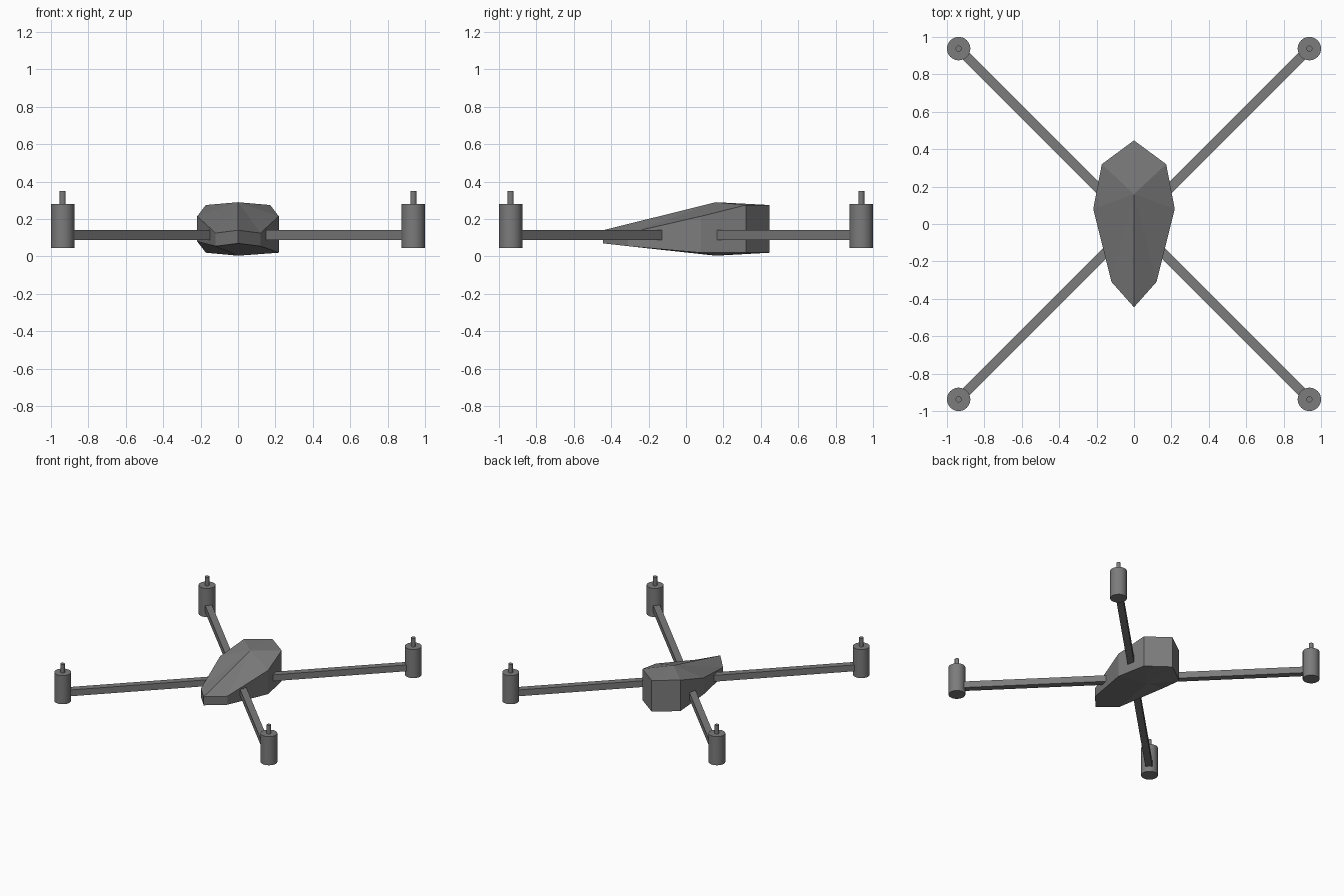
import bpy, bmesh, math
from mathutils import Vector

cube = bpy.data.objects.get("Cube")
if cube:
    bpy.data.objects.remove(cube, do_unlink=True)


def material(name, value):
    mat = bpy.data.materials.new(name)
    mat.use_nodes = True
    colour = (value, value, value, 1)
    mat.diffuse_color = colour
    mat.node_tree.nodes["Principled BSDF"].inputs["Base Color"].default_value = colour
    return mat


grey = material("mid grey", 0.2)


def add_object(name, bm):
    bmesh.ops.recalc_face_normals(bm, faces=bm.faces)
    mesh = bpy.data.meshes.new(name)
    bm.to_mesh(mesh)
    bm.free()
    mesh.materials.append(grey)
    obj = bpy.data.objects.new(name, mesh)
    bpy.context.collection.objects.link(obj)
    return obj


# Faceted body: outline points as (x, y, bottom z, top z)
outline = [
    (0, -0.445, 0.07, 0.14),
    (0.12, -0.31, 0.055, 0.125),
    (0.218, 0.08, 0.02, 0.215),
    (0.172, 0.32, 0.02, 0.275),
    (0, 0.447, 0.02, 0.275),
    (-0.172, 0.32, 0.02, 0.275),
    (-0.218, 0.08, 0.08, 0.215),
    (-0.12, -0.31, 0.055, 0.125),
]
bm = bmesh.new()
low = [bm.verts.new((x, y, b)) for x, y, b, t in outline]
high = [bm.verts.new((x, y, t)) for x, y, b, t in outline]
belly = bm.verts.new((0, 0.16, 0.004))
crown = bm.verts.new((0, 0.16, 0.29))
for i in range(len(outline)):
    j = (i + 1) % len(outline)
    bm.faces.new((low[i], low[j], high[j], high[i]))
    bm.faces.new((high[i], high[j], crown))
    bm.faces.new((low[j], low[i], belly))
add_object("body", bm)


def cylinder(name, centre, radius, bottom, top, sides):
    bm = bmesh.new()
    bmesh.ops.create_cone(bm, cap_ends=True, segments=sides, radius1=radius,
                          radius2=radius, depth=top - bottom)
    obj = add_object(name, bm)
    obj.location = (centre.x, centre.y, (top + bottom) / 2)
    bpy.ops.object.select_all(action="DESELECT")
    obj.select_set(True)
    bpy.context.view_layer.objects.active = obj
    bpy.ops.object.shade_smooth_by_angle(angle=math.radians(35))


# Four diagonal arms, each with a motor and shaft
for side, sx in (("left", 1), ("right", -1)):
    for end, sy in (("front", -1), ("rear", 1)):
        label = f"{end}_{side}"
        tip = Vector((sx, sy, 0)) * 0.9375
        root = tip * 0.1
        bm = bmesh.new()
        bmesh.ops.create_cube(bm, size=1)
        bmesh.ops.scale(bm, vec=((tip - root).length, 0.052, 0.052), verts=bm.verts)
        arm = add_object(label + "_arm", bm)
        arm.location = (tip + root) / 2 + Vector((0, 0, 0.115))
        arm.rotation_euler.z = math.atan2(sy, sx)
        cylinder(label + "_motor", tip, 0.0625, 0.045, 0.28, 32)
        cylinder(label + "_shaft", tip, 0.0165, 0.27, 0.35, 16)
